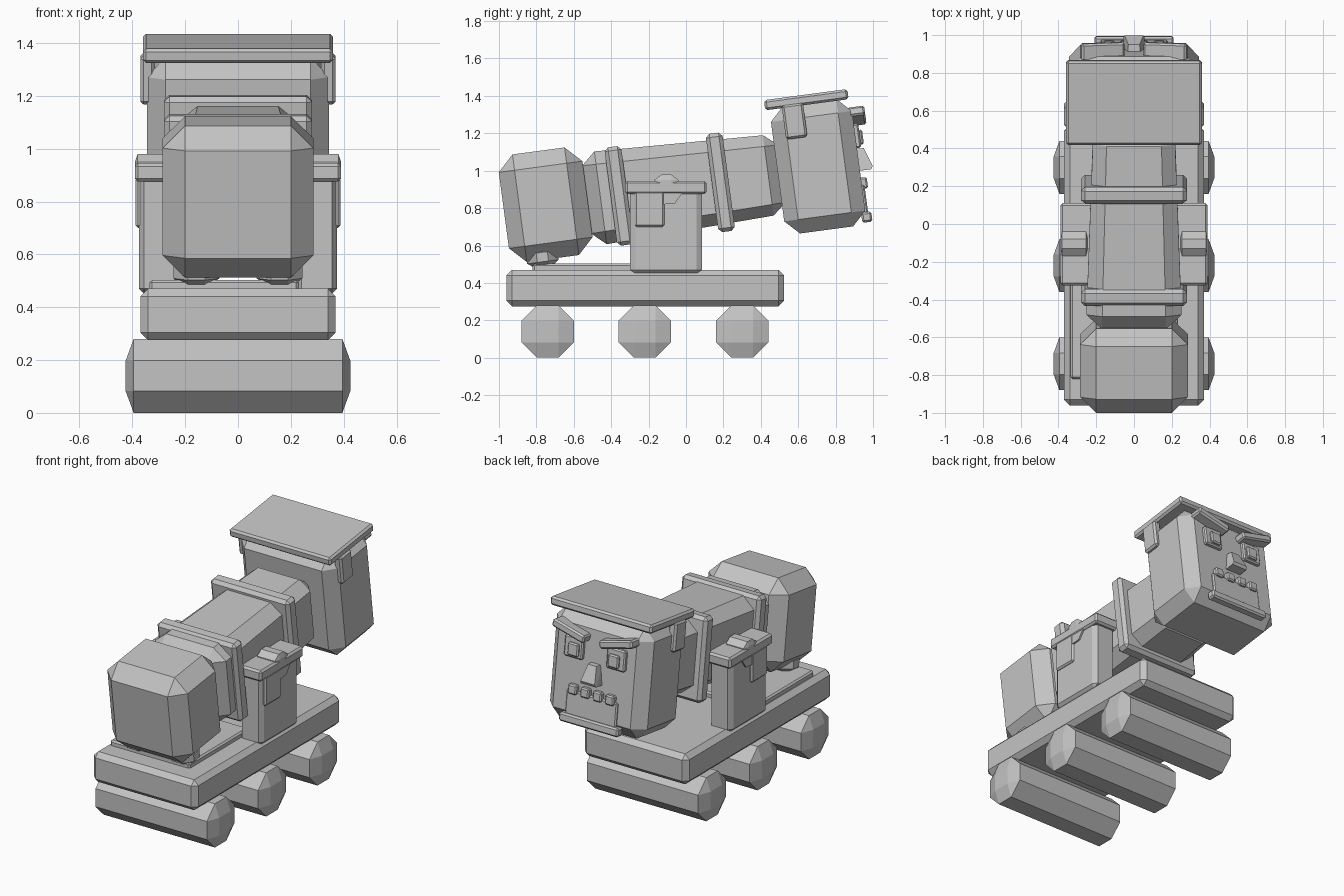
import bpy, bmesh, math
from mathutils import Matrix, Vector

if "Cube" in bpy.data.objects:
    bpy.data.objects.remove(bpy.data.objects["Cube"])

grey = bpy.data.materials.new("plain_grey")
grey.diffuse_color = (0.55, 0.55, 0.55, 1)
grey.use_nodes = True
grey.node_tree.nodes["Principled BSDF"].inputs["Base Color"].default_value = grey.diffuse_color

TILT = Matrix.Rotation(math.radians(7.6), 4, 'X')
FLAT = Matrix.Identity(4)


def hull(name, points, matrix=FLAT):
    """Convex flat-faced solid around the given points."""
    bm = bmesh.new()
    for p in points:
        bm.verts.new(p)
    bmesh.ops.convex_hull(bm, input=bm.verts)
    bmesh.ops.dissolve_limit(bm, angle_limit=0.01, verts=bm.verts, edges=bm.edges)
    bmesh.ops.recalc_face_normals(bm, faces=bm.faces)
    bm.transform(matrix)
    mesh = bpy.data.meshes.new(name)
    bm.to_mesh(mesh)
    bm.free()
    mesh.materials.append(grey)
    obj = bpy.data.objects.new(name, mesh)
    bpy.context.collection.objects.link(obj)
    return obj


def block(name, x, y, z, bevel, matrix=FLAT, taper=1.0, roll=0.0):
    """Chamfered box from x, y, z ranges; taper shrinks the +y end, roll turns it about y."""
    lo = Vector((x[0], y[0], z[0]))
    hi = Vector((x[1], y[1], z[1]))
    mid, half = (lo + hi) / 2, (hi - lo) / 2
    b = Vector(bevel) if isinstance(bevel, tuple) else Vector((bevel,) * 3)
    turn = Matrix.Rotation(roll, 3, 'Y')
    pts = []
    for sx in (-1, 1):
        for sy in (-1, 1):
            for sz in (-1, 1):
                for axis in range(3):
                    p = half - b
                    p[axis] = half[axis]
                    p = Vector((p.x * sx, p.y * sy, p.z * sz))
                    k = 1 + (taper - 1) * (p.y / half.y + 1) / 2
                    p.x *= k
                    p.z *= k
                    pts.append(mid + turn @ p)
    return hull(name, pts, matrix)


def side(s, a, b):
    """Mirror an x range to the chosen side."""
    return (a, b) if s > 0 else (-b, -a)


# Cart: three octagonal rollers, deck and a raised plate
for i, y in enumerate((-0.74, -0.22, 0.30)):
    block(f"roller_{i + 1}", (-0.425, 0.425), (y - 0.14, y + 0.14), (0, 0.28),
          (0.03, 0.082, 0.082))
block("deck", (-0.37, 0.37), (-0.96, 0.525), (0.275, 0.47), 0.03)
block("deck_plate", (-0.335, 0.23), (-0.82, -0.22), (0.44, 0.503), 0.01)

# Side posts with caps, bumps and hanging flaps
for s, tag in ((-1, "left"), (1, "right")):
    block(f"post_{tag}", side(s, 0.22, 0.375), (-0.30, 0.085), (0.45, 0.90), (0.02, 0.03, 0.02))
    block(f"post_cap_{tag}", side(s, 0.21, 0.39), (-0.325, 0.11), (0.875, 0.945), 0.012)
    block(f"post_cap_bump_{tag}", side(s, 0.245, 0.39), (-0.17, -0.04), (0.88, 0.98),
          (0.01, 0.04, 0.03))
    block(f"post_flap_{tag}", side(s, 0.34, 0.388), (-0.275, -0.115), (0.70, 0.89), 0.01)
    hull(f"post_flap_corner_{tag}",
         [(s * x, y, z) for x in (0.34, 0.386)
          for y, z in ((-0.12, 0.88), (-0.12, 0.82), (-0.06, 0.825), (-0.02, 0.88))])

# Tilted barrel with two bands and a breech block
block("barrel", (-0.255, 0.255), (-0.415, 0.64), (0.655, 1.161), (0.085, 0.075, 0.07),
      TILT, taper=0.845)
for i, y in enumerate((-0.24, 0.306)):
    block(f"barrel_band_{i + 1}", (-0.28, 0.28), (y - 0.045, y + 0.045), (0.64, 1.17),
          0.02, TILT)
block("breech", (-0.285, 0.285), (-0.861, -0.41), (0.62, 1.20), 0.085, TILT)
for s, tag in ((-1, "left"), (1, "right")):
    block(f"breech_knob_{tag}", side(s, 0.07, 0.245), (-0.775, -0.605), (0.57, 0.70),
          (0.055, 0.055, 0.04), TILT)

# Head with a flat hat and side flaps
block("head", (-0.345, 0.345), (0.617, 1.054), (0.578, 1.265), (0.07, 0.075, 0.075), TILT)
block("hat", (-0.36, 0.36), (0.595, 1.045), (1.255, 1.31), 0.012, TILT)
for s, tag in ((-1, "left"), (1, "right")):
    block(f"hat_flap_{tag}", side(s, 0.315, 0.37), (0.685, 0.80), (1.085, 1.27), 0.012, TILT)

# Face: slanted brows, eyes, nose, mouth, teeth and chin
for s, tag in ((-1, "left"), (1, "right")):
    block(f"brow_{tag}", side(s, 0.05, 0.285), (1.03, 1.122), (1.135, 1.185), 0.01, TILT,
          roll=-s * math.radians(14))
    block(f"eye_{tag}", side(s, 0.085, 0.215), (1.03, 1.078), (0.99, 1.12), 0.008, TILT)
    block(f"pupil_{tag}", side(s, 0.105, 0.18), (1.05, 1.094), (1.005, 1.085), 0.008, TILT)
hull("nose", [(s * x, y, z) for s in (-1, 1) for x, y, z in (
    (0.035, 1.03, 0.99), (0.03, 1.09, 0.985), (0.055, 1.03, 0.868),
    (0.055, 1.115, 0.868), (0.05, 1.125, 0.885))], TILT)
block("mouth", (-0.18, 0.18), (1.03, 1.068), (0.63, 0.79), 0.008, TILT)
for i in range(4):
    x = -0.132 + 0.088 * i
    block(f"tooth_{i + 1}", (x - 0.03, x + 0.03), (1.03, 1.085), (0.77, 0.83), 0.008, TILT)
block("chin", (-0.21, 0.21), (1.03, 1.085), (0.59, 0.645), 0.01, TILT)
